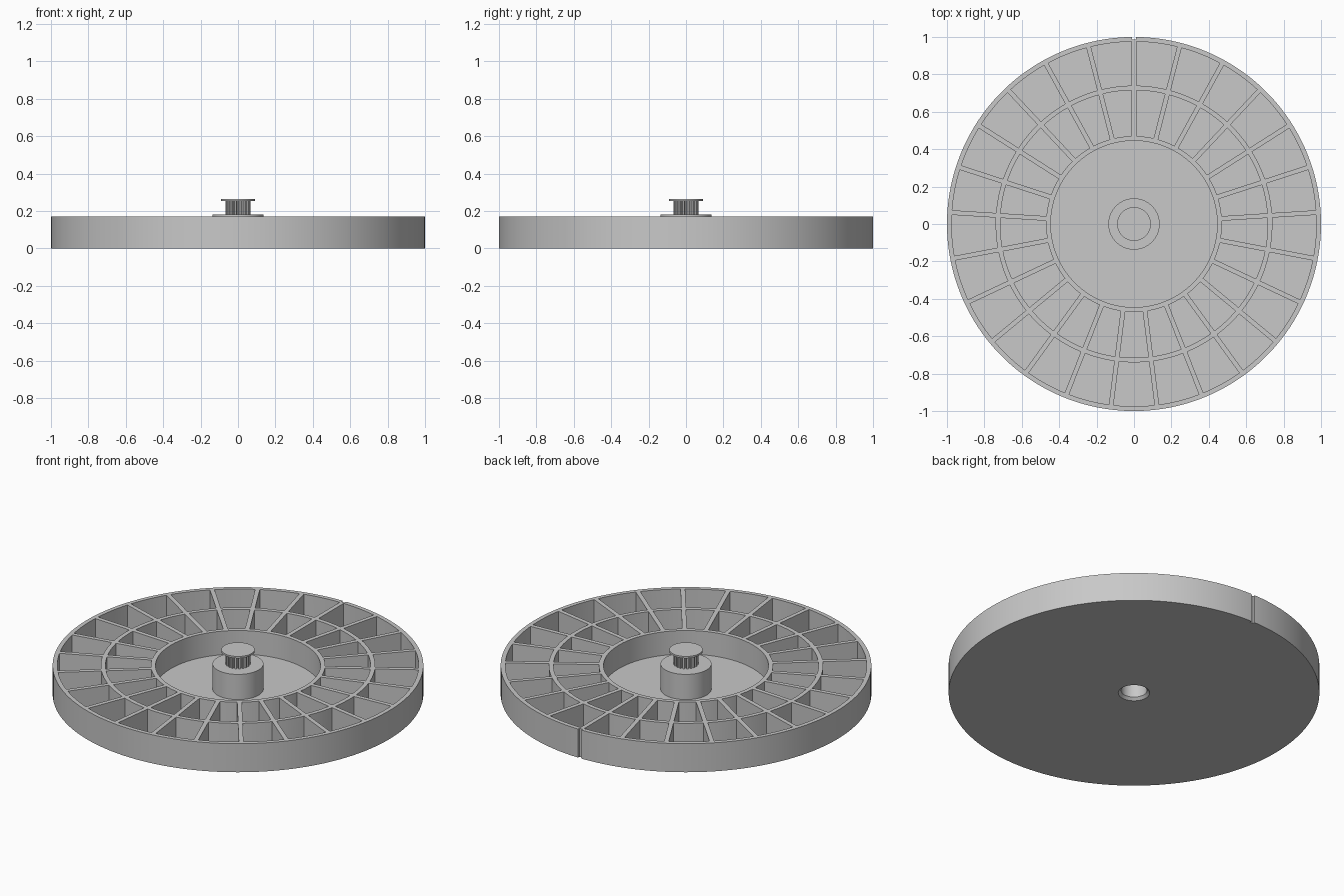
import bpy, bmesh, math

SEGMENTS = 150
SPOKES = 25
HALF_SPOKE = 0.0125
FLOOR = 0.03
TOP = 0.17

cube = bpy.data.objects.get("Cube")
if cube:
    bpy.data.objects.remove(cube, do_unlink=True)

grey = bpy.data.materials.new("light grey plastic")
grey.use_nodes = True
colour = (0.58, 0.58, 0.58, 1)
grey.diffuse_color = colour
grey.node_tree.nodes["Principled BSDF"].inputs["Base Color"].default_value = colour


def finish(bm, name):
    """Turn a bmesh into a scene object with consistent normals."""
    bmesh.ops.recalc_face_normals(bm, faces=bm.faces)
    mesh = bpy.data.meshes.new(name)
    bm.to_mesh(mesh)
    bm.free()
    mesh.materials.append(grey)
    obj = bpy.data.objects.new(name, mesh)
    bpy.context.collection.objects.link(obj)
    return obj


def smooth(obj):
    bpy.ops.object.select_all(action="DESELECT")
    obj.select_set(True)
    bpy.context.view_layer.objects.active = obj
    bpy.ops.object.shade_smooth_by_angle(angle=math.radians(25))


def lathe(name, profile, segments=SEGMENTS):
    """Revolve a radius/height profile around z."""
    bm = bmesh.new()
    verts = [bm.verts.new((r, 0, z)) for r, z in profile]
    edges = [bm.edges.new(pair) for pair in zip(verts, verts[1:])]
    bmesh.ops.spin(bm, geom=verts + edges, cent=(0, 0, 0), axis=(0, 0, 1),
                   angle=math.tau, steps=segments, use_merge=True)
    bmesh.ops.remove_doubles(bm, verts=bm.verts, dist=1e-5)
    return finish(bm, name)


def prism(bm, outline, z0, z1):
    """Extrude a flat outline between two heights."""
    low = [bm.verts.new((x, y, z0)) for x, y in outline]
    high = [bm.verts.new((x, y, z1)) for x, y in outline]
    bm.faces.new(reversed(low))
    bm.faces.new(high)
    n = len(outline)
    for i in range(n):
        j = (i + 1) % n
        bm.faces.new((low[i], low[j], high[j], high[i]))


def polar(r, a):
    return r * math.cos(a), r * math.sin(a)


# Tray: thick outer ring, sunken middle, central hub and blind bore below
tray = lathe("compartment_tray", [
    (0, 0.155), (0.07, 0.155), (0.07, 0.015), (0.085, 0), (1, 0), (1, TOP),
    (0.445, TOP), (0.445, FLOOR), (0.137, FLOOR), (0.137, 0.18), (0, 0.18)])

# Pockets: two rings of wedges, leaving parallel-sided spokes between them
bm = bmesh.new()
step = math.tau / SPOKES
for r0, r1 in ((0.47, 0.715), (0.74, 0.975)):
    for k in range(SPOKES):
        start = math.pi / 2 + k * step
        outline = []
        for r, order in ((r0, range(7)), (r1, range(6, -1, -1))):
            inset = math.asin(HALF_SPOKE / r)
            outline += [polar(r, start + inset + (step - 2 * inset) * t / 6)
                        for t in order]
        prism(bm, outline, FLOOR, TOP + 0.1)
# Index slot in the back of the rim
prism(bm, [(-0.011, 0.987), (0.011, 0.987), (0.011, 1.1), (-0.011, 1.1)], -0.1, TOP + 0.1)
cutter = finish(bm, "pocket_cutter")
cutter.hide_render = True

cut = tray.modifiers.new("pockets", "BOOLEAN")
cut.operation = "DIFFERENCE"
cut.solver = "EXACT"
cut.object = cutter
bpy.context.view_layer.objects.active = tray
bpy.ops.object.modifier_apply(modifier=cut.name)
bpy.data.objects.remove(cutter, do_unlink=True)
smooth(tray)

# Toothed drive pulley
TEETH = 20
bm = bmesh.new()
pitch = math.tau / TEETH
outline = [polar(r, (k + f) * pitch) for k in range(TEETH)
           for r, f in ((0.055, 0.0), (0.067, 0.1), (0.067, 0.55), (0.055, 0.65))]
prism(bm, outline, 0.175, 0.256)
finish(bm, "toothed_pulley")

# Flange capping the pulley
smooth(lathe("pulley_flange", [(0, 0.254), (0.09, 0.254), (0.09, 0.265), (0, 0.265)], 64))
